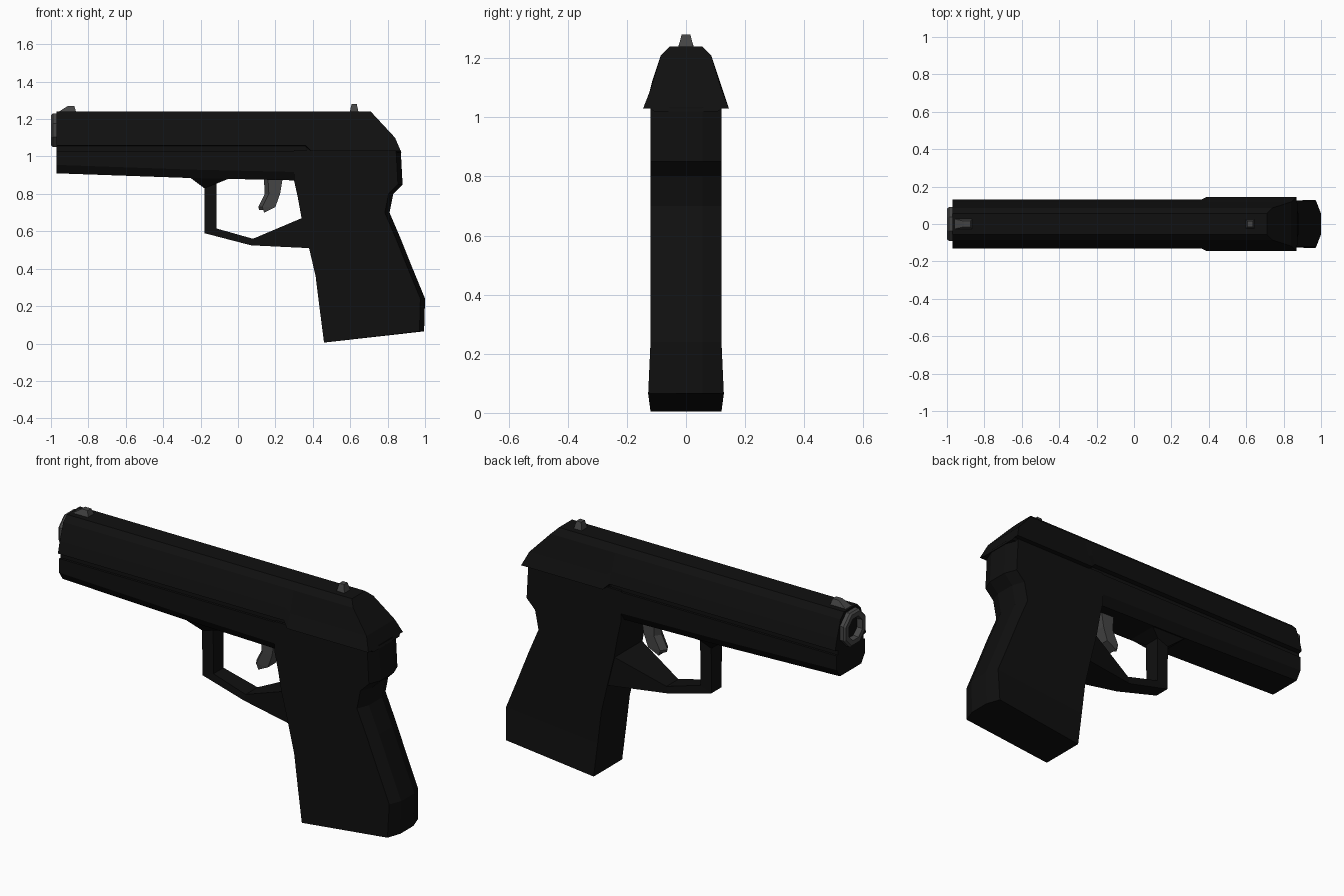
import bpy, bmesh, math
from mathutils import Vector

if "Cube" in bpy.data.objects:
    bpy.data.objects.remove(bpy.data.objects["Cube"])


def material(name, v):
    m = bpy.data.materials.new(name)
    m.diffuse_color = (v, v, v, 1)
    m.use_nodes = True
    m.node_tree.nodes["Principled BSDF"].inputs["Base Color"].default_value = m.diffuse_color
    return m


BLACK = material("black", 0.005)
GREY = material("dark_grey", 0.06)


def finish(name, bm, mat):
    bmesh.ops.recalc_face_normals(bm, faces=bm.faces)
    me = bpy.data.meshes.new(name)
    bm.to_mesh(me)
    bm.free()
    me.materials.append(mat)
    ob = bpy.data.objects.new(name, me)
    bpy.context.collection.objects.link(ob)
    return ob


def loft(rings, closed=False):
    """Skin equal-length rings; cap the ends, or join last to first."""
    bm = bmesh.new()
    vs = [[bm.verts.new(p) for p in r] for r in rings]
    n = len(vs[0])
    pairs = list(zip(vs, vs[1:])) + ([(vs[-1], vs[0])] if closed else [])
    for a, b in pairs:
        for i in range(n):
            j = (i + 1) % n
            bm.faces.new((a[i], a[j], b[j], b[i]))
    if not closed:
        bm.faces.new(vs[0])
        bm.faces.new(vs[-1])
    return bm


def section(x, half):
    """Cross-section at x, mirrored from (y, z) half profile."""
    return [(x, y, z) for y, z in half] + [(x, -y, z) for y, z in reversed(half)]


def cut(bm, a, b):
    """Cut away everything behind the xz line a-b and close the hole."""
    n = Vector((a[1] - b[1], 0, b[0] - a[0])).normalized()
    bmesh.ops.bisect_plane(bm, geom=bm.verts[:] + bm.edges[:] + bm.faces[:],
                           plane_co=(a[0], 0, a[1]), plane_no=n, clear_outer=True)
    bmesh.ops.holes_fill(bm, edges=[e for e in bm.edges if e.is_boundary], sides=0)


# slide: slim front, flared rear, sloped back
slim = [(0.055, 1.24), (0.085, 1.21), (0.115, 1.12), (0.13, 1.06), (0.108, 1.055), (0.108, 1.02)]
flare = [(0.055, 1.24), (0.085, 1.21), (0.118, 1.10), (0.145, 1.03), (0.12, 1.03), (0.108, 1.02)]
bm = loft([section(-0.97, slim), section(0.36, slim), section(0.39, flare), section(0.95, flare)])
cut(bm, (0.71, 1.24), (0.84, 1.10))
cut(bm, (0.84, 1.10), (0.87, 1.03))
finish("slide", bm, BLACK)

# front frame under the slide
def frame_half(b):
    return [(0.12, 1.03), (0.12, b + 0.045), (0.09, b)]

finish("front_frame", loft([section(-0.97, frame_half(0.91)), section(-0.26, frame_half(0.885)),
                            section(0.40, frame_half(0.87))]), BLACK)

# grip: rows of front x, z, back x, z, back half width
rows = [(0.30, 1.035, 0.87, 1.035, 0.12), (0.30, 0.87, 0.88, 0.85, 0.12),
        (0.32, 0.78, 0.83, 0.80, 0.12), (0.34, 0.67, 0.81, 0.70, 0.12),
        (0.38, 0.51, 0.87, 0.56, 0.12), (0.415, 0.36, 0.93, 0.41, 0.12),
        (0.436, 0.19, 1.0, 0.24, 0.12), (0.46, 0.005, 0.995, 0.065, 0.128)]
finish("grip", loft([[(fx, 0.12, fz), (bx - 0.025, w, bz), (bx, 0.055, bz),
                      (bx, -0.055, bz), (bx - 0.025, -w, bz), (fx, -0.12, fz)]
                     for fx, fz, bx, bz, w in rows]), BLACK)

# trigger guard: outer x, z, inner x, z, half width
guard = [(-0.26, 0.89, -0.04, 0.885, 0.09), (-0.18, 0.83, -0.115, 0.855, 0.045),
         (-0.18, 0.59, -0.115, 0.615, 0.042), (0.07, 0.525, 0.08, 0.56, 0.05),
         (0.38, 0.51, 0.34, 0.67, 0.115)]
finish("trigger_guard", loft([[(ox, w, oz), (ix, w, iz), (ix, -w, iz), (ox, -w, oz)]
                              for ox, oz, ix, iz, w in guard]), BLACK)

# trigger
trig = [(0.14, 0.89, 0.24, 0.89, 0.035), (0.145, 0.80, 0.225, 0.80, 0.035),
        (0.11, 0.73, 0.20, 0.73, 0.033), (0.115, 0.715, 0.14, 0.70, 0.03)]
finish("trigger", loft([[(fx - 0.002, 0, fz), (fx + 0.02, w, fz), (bx, w, bz),
                         (bx, -w, bz), (fx + 0.02, -w, fz)]
                        for fx, fz, bx, bz, w in trig]), GREY)


# muzzle ring
def octagon(x, r):
    return [(x, r * math.cos(math.pi * (i + 0.5) / 4), 1.14 + r * math.sin(math.pi * (i + 0.5) / 4))
            for i in range(8)]

finish("muzzle", loft([octagon(-0.965, 0.097), octagon(-0.99, 0.097), octagon(-1.0, 0.088),
                       octagon(-1.0, 0.062), octagon(-0.965, 0.058)], closed=True), GREY)


# sights: tapered blocks
def sight(name, x0, x1, t0, t1, top, w, tw):
    finish(name, loft([[(x0, -w, 1.235), (x1, -w, 1.235), (x1, w, 1.235), (x0, w, 1.235)],
                       [(t0, -tw, top), (t1, -tw, top), (t1, tw, top), (t0, tw, top)]]), GREY)

sight("front_sight", -0.965, -0.865, -0.91, -0.875, 1.27, 0.028, 0.015)
sight("rear_sight", 0.597, 0.645, 0.607, 0.635, 1.28, 0.026, 0.015)
